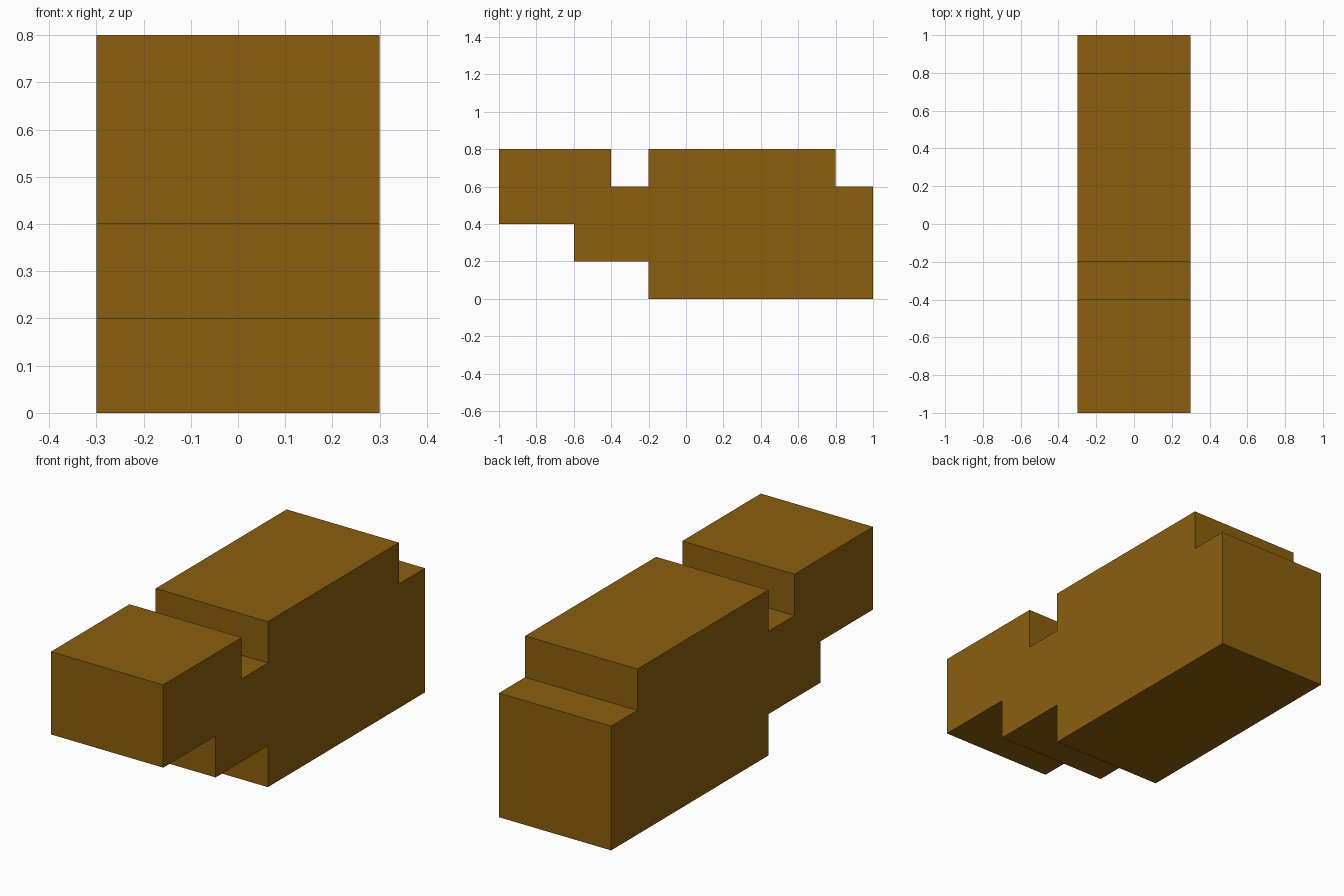
import bpy
import bmesh

cube = bpy.data.objects.get("Cube")
if cube:
    bpy.data.objects.remove(cube, do_unlink=True)

# Single warm brown colour
brown = bpy.data.materials.new("golden_brown")
brown.use_nodes = True
colour = (0.26, 0.115, 0.0045, 1.0)
brown.diffuse_color = colour
bsdf = next(n for n in brown.node_tree.nodes if n.type == 'BSDF_PRINCIPLED')
bsdf.inputs["Base Color"].default_value = colour

HALF_WIDTH = 0.3

# Stepped side profile (y, z): head, neck notch, body, rear ledge, stepped underside
PROFILE = [
    (-1.0, 0.4), (-0.6, 0.4), (-0.6, 0.2), (-0.2, 0.2), (-0.2, 0.0),
    (1.0, 0.0), (1.0, 0.6), (0.8, 0.6), (0.8, 0.8),
    (-0.2, 0.8), (-0.2, 0.6), (-0.4, 0.6), (-0.4, 0.8), (-1.0, 0.8),
]


def extrude_profile(name, profile, half_width, material):
    """Extrude a side profile across x into a closed solid."""
    bm = bmesh.new()
    side = bm.faces.new([bm.verts.new((-half_width, y, z)) for y, z in profile])
    new = bmesh.ops.extrude_face_region(bm, geom=[side], use_keep_orig=True)["geom"]
    verts = [g for g in new if isinstance(g, bmesh.types.BMVert)]
    bmesh.ops.translate(bm, verts=verts, vec=(2 * half_width, 0, 0))
    bmesh.ops.recalc_face_normals(bm, faces=bm.faces)
    mesh = bpy.data.meshes.new(name)
    bm.to_mesh(mesh)
    bm.free()
    mesh.materials.append(material)
    obj = bpy.data.objects.new(name, mesh)
    bpy.context.collection.objects.link(obj)
    return obj


extrude_profile("stepped_block", PROFILE, HALF_WIDTH, brown)
